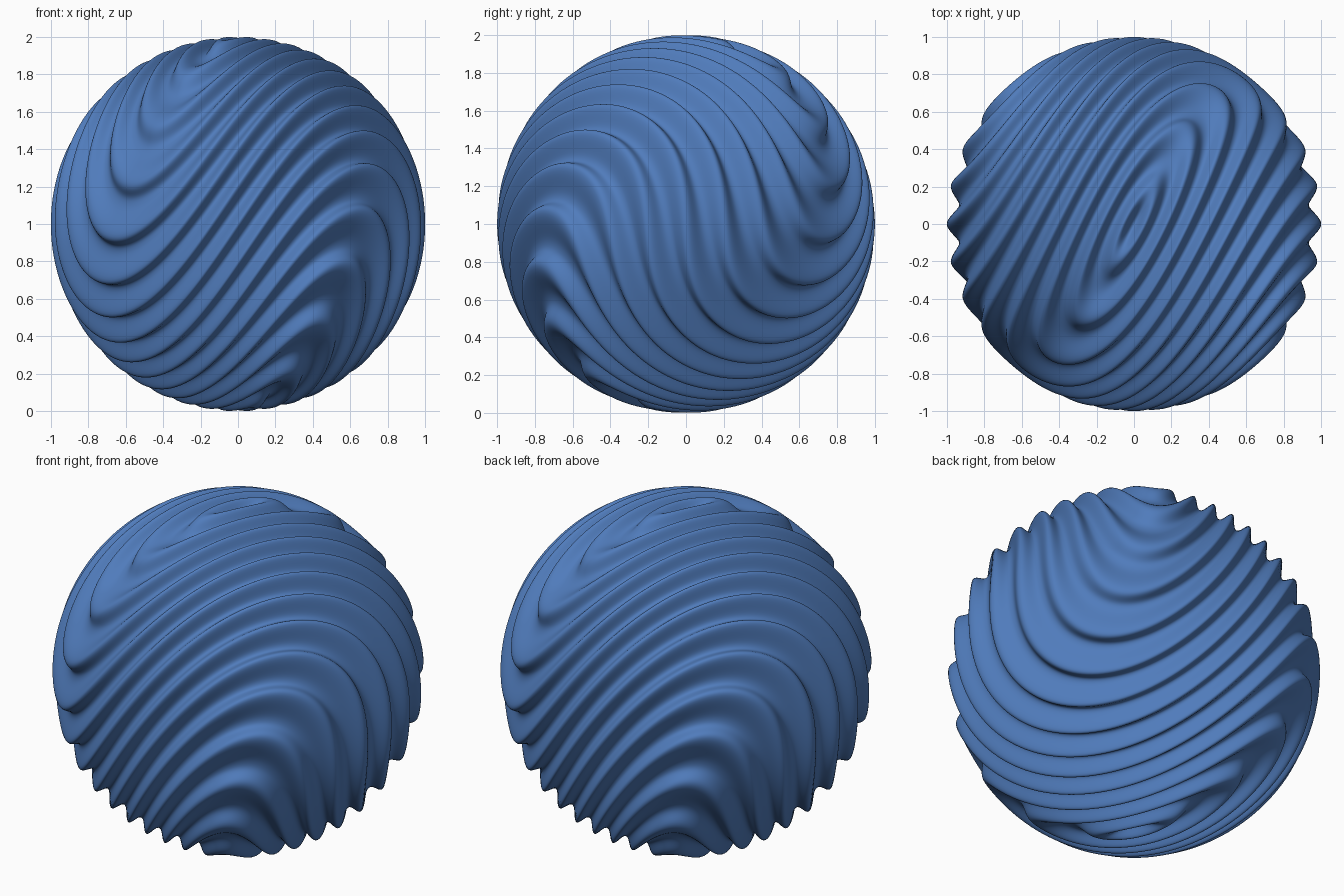
import bpy, bmesh, math

if "Cube" in bpy.data.objects:
    bpy.data.objects.remove(bpy.data.objects["Cube"])

RIDGES = 15          # ridges from pole to pole
DEPTH = 0.06         # crest to valley
TWIST = 1.5          # radians of twist per unit along x
RINGS, SEGMENTS = 300, 240


def ridged_radius(lat):
    # Crests slightly narrower than the valleys
    wave = 0.5 + 0.5 * math.cos(2 * RIDGES * lat)
    return 1.0 - DEPTH + DEPTH * wave ** 1.15


def twisted(x, y, z):
    a = TWIST * x
    c, s = math.cos(a), math.sin(a)
    return (x, y * c + z * s, 1.0 + z * c - y * s)


bm = bmesh.new()

# Ridged ball: a turned profile, twisted about the x axis
rings = []
for i in range(1, RINGS):
    lat = math.pi * (i / RINGS - 0.5)
    r = ridged_radius(lat)
    ring = []
    for j in range(SEGMENTS):
        t = 2 * math.pi * j / SEGMENTS
        ring.append(bm.verts.new(twisted(r * math.cos(lat) * math.cos(t),
                                         r * math.cos(lat) * math.sin(t),
                                         r * math.sin(lat))))
    rings.append(ring)

pole = ridged_radius(math.pi / 2)
bottom = bm.verts.new(twisted(0, 0, -pole))
top = bm.verts.new(twisted(0, 0, pole))
for j in range(SEGMENTS):
    k = (j + 1) % SEGMENTS
    bm.faces.new((bottom, rings[0][k], rings[0][j]))
    bm.faces.new((top, rings[-1][j], rings[-1][k]))
    for lo, hi in zip(rings, rings[1:]):
        bm.faces.new((lo[j], lo[k], hi[k], hi[j]))

for f in bm.faces:
    f.smooth = True

mesh = bpy.data.meshes.new("ridged_ball")
bm.to_mesh(mesh)
bm.free()

blue = bpy.data.materials.new("blue")
blue.diffuse_color = (0.08, 0.2, 0.5, 1.0)
blue.use_nodes = True
blue.node_tree.nodes["Principled BSDF"].inputs["Base Color"].default_value = blue.diffuse_color
mesh.materials.append(blue)

ball = bpy.data.objects.new("ridged_ball", mesh)
bpy.context.collection.objects.link(ball)
